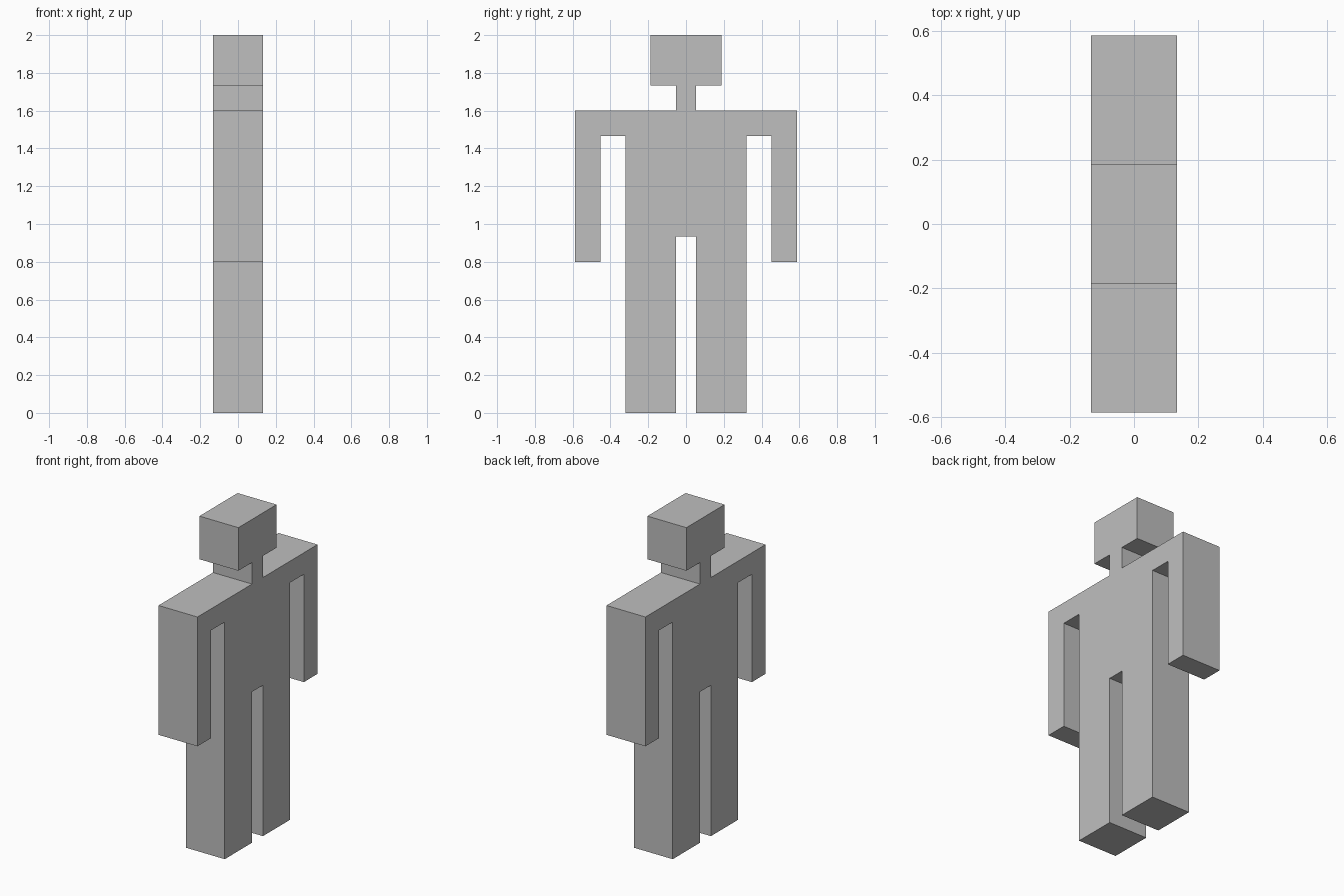
import bpy, bmesh

if "Cube" in bpy.data.objects:
    bpy.data.objects.remove(bpy.data.objects["Cube"])

U = 2 / 75        # modelling unit: the figure is 75 units tall
HALF_DEPTH = 5 * U

# Half of the outline (y, z) in units, from the crotch round to the crown
half = [(2, 35), (2, 0), (12, 0), (12, 55),          # leg and torso side
        (17, 55), (17, 30), (22, 30), (22, 60),      # arm and shoulder
        (2, 60), (2, 65), (7, 65), (7, 75)]          # neck and head
outline = half + [(-y, z) for y, z in reversed(half)]

# Flat body slab, extruded along x
bm = bmesh.new()
face = bm.faces.new([bm.verts.new((-HALF_DEPTH, y * U, z * U)) for y, z in outline])
ext = bmesh.ops.extrude_face_region(bm, geom=[face], use_keep_orig=True)
moved = [g for g in ext["geom"] if isinstance(g, bmesh.types.BMVert)]
bmesh.ops.translate(bm, verts=moved, vec=(2 * HALF_DEPTH, 0, 0))
bmesh.ops.recalc_face_normals(bm, faces=bm.faces)
mesh = bpy.data.meshes.new("figure_body")
bm.to_mesh(mesh)
bm.free()

# Single grey colour
grey = bpy.data.materials.new("light grey")
grey.diffuse_color = (0.52, 0.52, 0.52, 1)
grey.use_nodes = True
grey.node_tree.nodes["Principled BSDF"].inputs["Base Color"].default_value = grey.diffuse_color
mesh.materials.append(grey)
body = bpy.data.objects.new("figure_body", mesh)
bpy.context.collection.objects.link(body)
